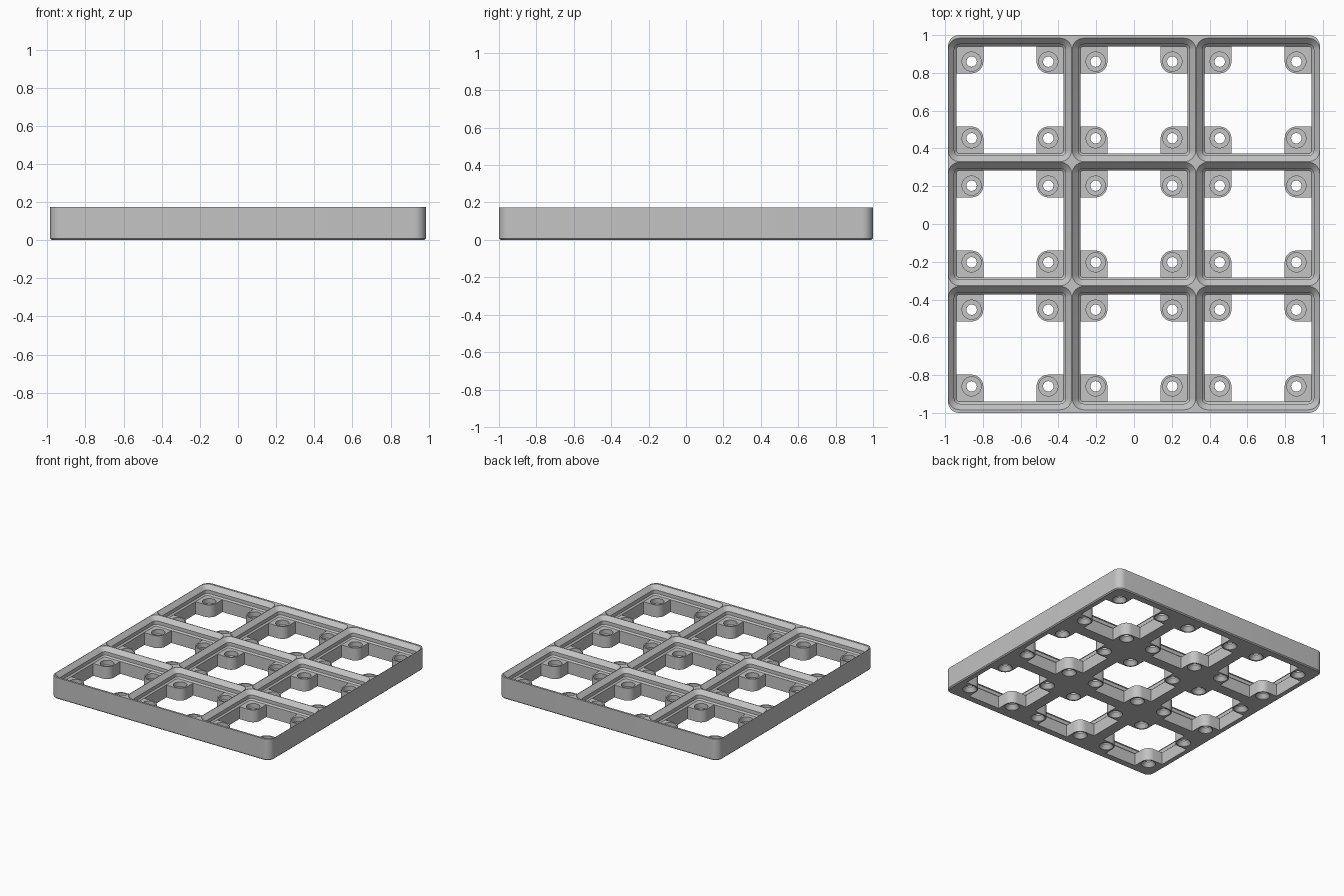
import bpy, bmesh
from math import cos, sin, pi

if "Cube" in bpy.data.objects:
    bpy.data.objects.remove(bpy.data.objects["Cube"], do_unlink=True)

PITCH = 0.6567      # cell spacing
HEIGHT = 0.173
BASE = 0.1          # top of the corner bosses
OPEN = 0.284        # half width of a cell's floor
BOSS = 0.141        # inner side of the corner bosses
HOLE = 0.203        # screw hole offset from the cell centre
CELLS = [(i * PITCH, j * PITCH) for i in (-1, 0, 1) for j in (-1, 0, 1)]


def rounded_rect(hx, hy, r, n=8):
    pts = []
    for k, (sx, sy) in enumerate(((1, 1), (-1, 1), (-1, -1), (1, -1))):
        for i in range(n + 1):
            a = (k + i / n) * pi / 2
            pts.append((sx * (hx - r) + r * cos(a), sy * (hy - r) + r * sin(a)))
    return pts


def circle(r, n=32):
    return [(r * cos(2 * pi * i / n), r * sin(2 * pi * i / n)) for i in range(n)]


def cross_outline(n=10):
    """Square opening with a rounded boss left standing in each corner."""
    r = HOLE - BOSS
    quarter = [(OPEN - 0.0005, BOSS)]
    for i in range(n + 1):
        a = -pi / 2 - i / n * pi / 2
        quarter.append((HOLE + r * cos(a), HOLE + r * sin(a)))
    quarter.append((BOSS, OPEN - 0.0005))
    pts = []
    for k in range(4):
        c, s = round(cos(k * pi / 2)), round(sin(k * pi / 2))
        pts += [(x * c - y * s, x * s + y * c) for x, y in quarter]
    return pts


def loft(bm, rings, at=(0, 0)):
    """Closed solid through (outline, z) rings of equal point count."""
    loops = [[bm.verts.new((x + at[0], y + at[1], z)) for x, y in pts]
             for pts, z in rings]
    n = len(loops[0])
    for a, b in zip(loops, loops[1:]):
        for i in range(n):
            j = (i + 1) % n
            bm.faces.new((a[i], a[j], b[j], b[i]))
    bm.faces.new(loops[0][::-1])
    bm.faces.new(loops[-1])


def solid(name, rings, places=((0, 0),)):
    bm = bmesh.new()
    for p in places:
        loft(bm, rings, p)
    me = bpy.data.meshes.new(name)
    bm.to_mesh(me)
    bm.free()
    ob = bpy.data.objects.new(name, me)
    bpy.context.scene.collection.objects.link(ob)
    return ob


# Outer slab with a small chamfer round the underside
plate = solid("grid_base_plate", [
    (rounded_rect(0.977, 0.992, 0.052), 0),
    (rounded_rect(0.985, 1.0, 0.06), 0.008),
    (rounded_rect(0.985, 1.0, 0.06), HEIGHT)])

# Stepped pockets: chamfer, straight wall, chamfer up to a thin ridge
top = PITCH / 2 - 0.0015
mid = OPEN + 0.011
pocket_cutter = solid("pocket_cutter", [
    (rounded_rect(OPEN, OPEN, 0.018), BASE),
    (rounded_rect(mid, mid, 0.029), BASE + 0.011),
    (rounded_rect(mid, mid, 0.029), BASE + 0.039),
    (rounded_rect(top, top, 0.061), HEIGHT - 0.001),
    (rounded_rect(top, top, 0.061), HEIGHT + 0.05)], CELLS)

# Openings through the floor
outline = cross_outline()
opening_cutter = solid("opening_cutter",
                       [(outline, -0.05), (outline, BASE + 0.01)], CELLS)

# Screw holes, countersunk below and counterbored above
hole_cutter = solid("hole_cutter", [
    (circle(0.053), -0.02), (circle(0.053), 0.002),
    (circle(0.0275), 0.034), (circle(0.0275), 0.062),
    (circle(0.0508), 0.062), (circle(0.0508), BASE + 0.02)],
    [(x + sx * HOLE, y + sy * HOLE) for x, y in CELLS
     for sx in (-1, 1) for sy in (-1, 1)])

# Cut the plate and bake the result
cutters = (pocket_cutter, opening_cutter, hole_cutter)
for c in cutters:
    c.hide_render = True
    mod = plate.modifiers.new(c.name, "BOOLEAN")
    mod.operation = "DIFFERENCE"
    mod.solver = "EXACT"
    mod.object = c
bpy.context.view_layer.update()
deps = bpy.context.evaluated_depsgraph_get()
baked = bpy.data.meshes.new_from_object(plate.evaluated_get(deps))
plate.modifiers.clear()
plate.data = baked
for c in cutters:
    bpy.data.objects.remove(c, do_unlink=True)

# Single grey material
grey = bpy.data.materials.new("plain_grey")
grey.use_nodes = True
colour = (0.55, 0.55, 0.55, 1)
grey.diffuse_color = colour
grey.node_tree.nodes["Principled BSDF"].inputs["Base Color"].default_value = colour
baked.materials.clear()
baked.materials.append(grey)
for p in baked.polygons:
    p.material_index = 0

bpy.ops.object.select_all(action="DESELECT")
plate.select_set(True)
bpy.context.view_layer.objects.active = plate
bpy.ops.object.shade_smooth_by_angle(angle=pi / 6)
